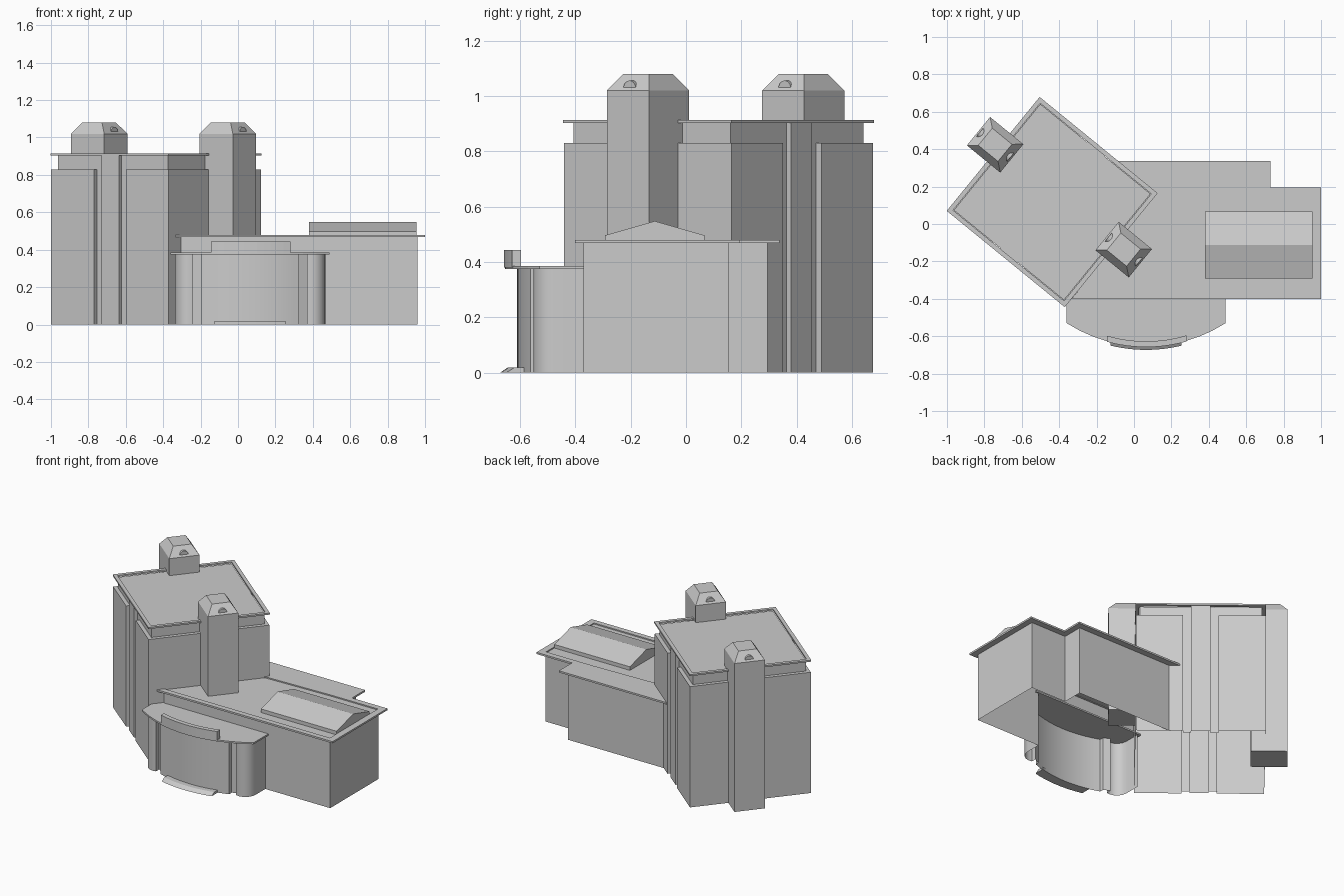
import bpy, bmesh
from math import sqrt
from mathutils import Vector

if "Cube" in bpy.data.objects:
    bpy.data.objects.remove(bpy.data.objects["Cube"])

# Frame of the turned tower: local u, v -> world x, y
C = Vector((-0.4375, 0.1175))
U = Vector((0.775, -0.632))
V = Vector((0.632, 0.775))


def turned(pts, c=C):
    return [tuple(c + U * u + V * v) for u, v in pts]


def rect(x0, x1, y0, y1):
    return [(x0, y0), (x1, y0), (x1, y1), (x0, y1)]


def make(name, verts, faces, smooth=False):
    me = bpy.data.meshes.new(name)
    me.from_pydata(verts, [], faces)
    ob = bpy.data.objects.new(name, me)
    bpy.context.collection.objects.link(ob)
    if smooth:
        bpy.ops.object.select_all(action='DESELECT')
        ob.select_set(True)
        bpy.context.view_layer.objects.active = ob
        bpy.ops.object.shade_smooth_by_angle(angle=0.5)
    return ob


def prism(name, pts, z0, z1, bottom=True, top=True, closed=True, upper=None, smooth=False):
    """Extrude a counter-clockwise outline; 'upper' gives a different top outline."""
    n = len(pts)
    verts = [(x, y, z0) for x, y in pts] + [(x, y, z1) for x, y in (upper or pts)]
    faces = [(i, (i + 1) % n, n + (i + 1) % n, n + i) for i in range(n if closed else n - 1)]
    if top:
        faces.append(tuple(range(n, 2 * n)))
    if bottom:
        faces.append(tuple(reversed(range(n))))
    return make(name, verts, faces, smooth)


# Arcs of the curved entrance front, all around one centre
AX, AY = 0.065, 0.13


def arc(r, a, b, n=12):
    return [(AX + s, AY - sqrt(r * r - s * s)) for s in (a + (b - a) * i / n for i in range(n + 1))]


def band(r_in, r_out, a, b):
    return arc(r_out, a, b) + arc(r_in, b, a)


# Tower body: corner piers, recessed slots and middle strips on both broad sides
HU, HV, IN = 0.405, 0.391, 0.025
STRIP = HV - 0.004


def both_sides(half):
    return turned(half + [(-u, -v) for u, v in half])


prism("tower_body", both_sides([
    (HU, -HV), (HU, HV), (0.11, HV), (0.11, HV - IN), (0.06, HV - IN), (0.06, STRIP),
    (-0.06, STRIP), (-0.06, HV - IN), (-0.11, HV - IN), (-0.11, HV)]), 0, 0.83, bottom=False)
prism("tower_upper_storey", both_sides([
    (HU - IN, HV - IN), (0.06, HV - IN), (0.06, STRIP), (-0.06, STRIP), (-0.06, HV - IN),
    (-HU + IN, HV - IN)]), 0.83, 0.903, bottom=False)

# Tower roof rim
RU, RV, RW = HU + 0.002, HV + 0.002, 0.024
for s in (-1, 1):
    a, b = sorted((s * RU, s * (RU - RW)))
    prism("tower_roof_rim_side", turned(rect(a, b, -RV, RV)), 0.903, 0.914)
    a, b = sorted((s * RV, s * (RV - RW)))
    prism("tower_roof_rim_end", turned(rect(-RU + RW, RU - RW, a, b)), 0.903, 0.914)

# Two stair turrets with hipped caps and round vents
for name, c, z0 in (("front_turret", (-0.055, -0.137), 0.29), ("rear_turret", (-0.7425, 0.4235), 0.0)):
    c = Vector(c)
    base = turned(rect(-0.115, 0.115, -0.098, 0.098), c)
    prism(name, base, z0, 1.02, top=False)
    prism(name + "_cap", base, 1.02, 1.08, bottom=False,
          upper=turned(rect(-0.068, 0.068, -0.059, 0.059), c))
    bpy.ops.mesh.primitive_cylinder_add(vertices=20, radius=0.029, depth=0.212,
                                        location=(c.x, c.y, 1.027))
    vent = bpy.context.object
    vent.name = name + "_vents"
    vent.rotation_mode = 'QUATERNION'
    vent.rotation_quaternion = Vector((U.x, U.y, 0)).to_track_quat('Z', 'Y')

# Low wing: hollow below, open toward the curved front
path = [(0.465, -0.37), (0.96, -0.37), (0.96, 0.155), (0.69, 0.155), (0.69, 0.295), (-0.05, 0.295)]
prism("wing_walls", path, 0, 0.38, bottom=False, top=False, closed=False)
prism("wing_upper_walls", [(-0.305, -0.37)] + path[1:], 0.38, 0.472, bottom=False)

# Low wing roof: rim strips around a sunken deck, flat rear part
prism("wing_roof_front_rim", [(-0.335, -0.402), (1, -0.402), (1, -0.365), (-0.305, -0.365)], 0.468, 0.48)
prism("wing_roof_right_rim", rect(0.955, 1, -0.365, 0.155), 0.468, 0.48)
prism("wing_roof_rear", [(0.08, 0.14), (0.6, 0.155), (1, 0.155), (1, 0.195), (0.73, 0.195),
                         (0.73, 0.338), (-0.1, 0.338)], 0.468, 0.48)

# Gabled skylight
prof = [(-0.292, 0.47), (-0.292, 0.497), (-0.113, 0.548), (0.066, 0.497), (0.066, 0.47)]
make("skylight", [(x, y, z) for x in (0.38, 0.955) for y, z in prof],
     [(i, (i + 1) % 5, 5 + (i + 1) % 5, 5 + i)[::-1] for i in range(5)]
     + [(0, 1, 2, 3, 4)[::-1], (5, 6, 7, 8, 9)[::-1]])
bm = bmesh.new()
sky = bpy.data.objects["skylight"].data
bm.from_mesh(sky)
bmesh.ops.recalc_face_normals(bm, faces=bm.faces)
bm.to_mesh(sky)
bm.free()

# Curved front: main arc, narrow recesses and rounded end piers
pier = [(0.262, -0.535), (0.305, -0.515), (0.305, -0.548), (0.33, -0.552), (0.358, -0.545),
        (0.382, -0.527), (0.397, -0.502), (0.402, -0.47), (0.402, -0.37)]
right = [(AX + s, y) for s, y in pier]
left = [(AX - s, y) for s, y in reversed(pier)]
prism("entrance_walls", left + arc(0.74, -0.262, 0.262, 16) + right, 0, 0.375,
      bottom=False, top=False, closed=False, smooth=True)
prism("entrance_roof", arc(0.785, -0.425, 0.425) + [(0.49, -0.36), (-0.36, -0.36)], 0.374, 0.385)
prism("entrance_parapet", band(0.757, 0.788, -0.21, 0.215), 0.38, 0.443)

# Sloped entrance step
prism("entrance_step", band(0.735, 0.803, -0.19, 0.19), 0, 0.018,
      upper=band(0.735, 0.775, -0.19, 0.19))
